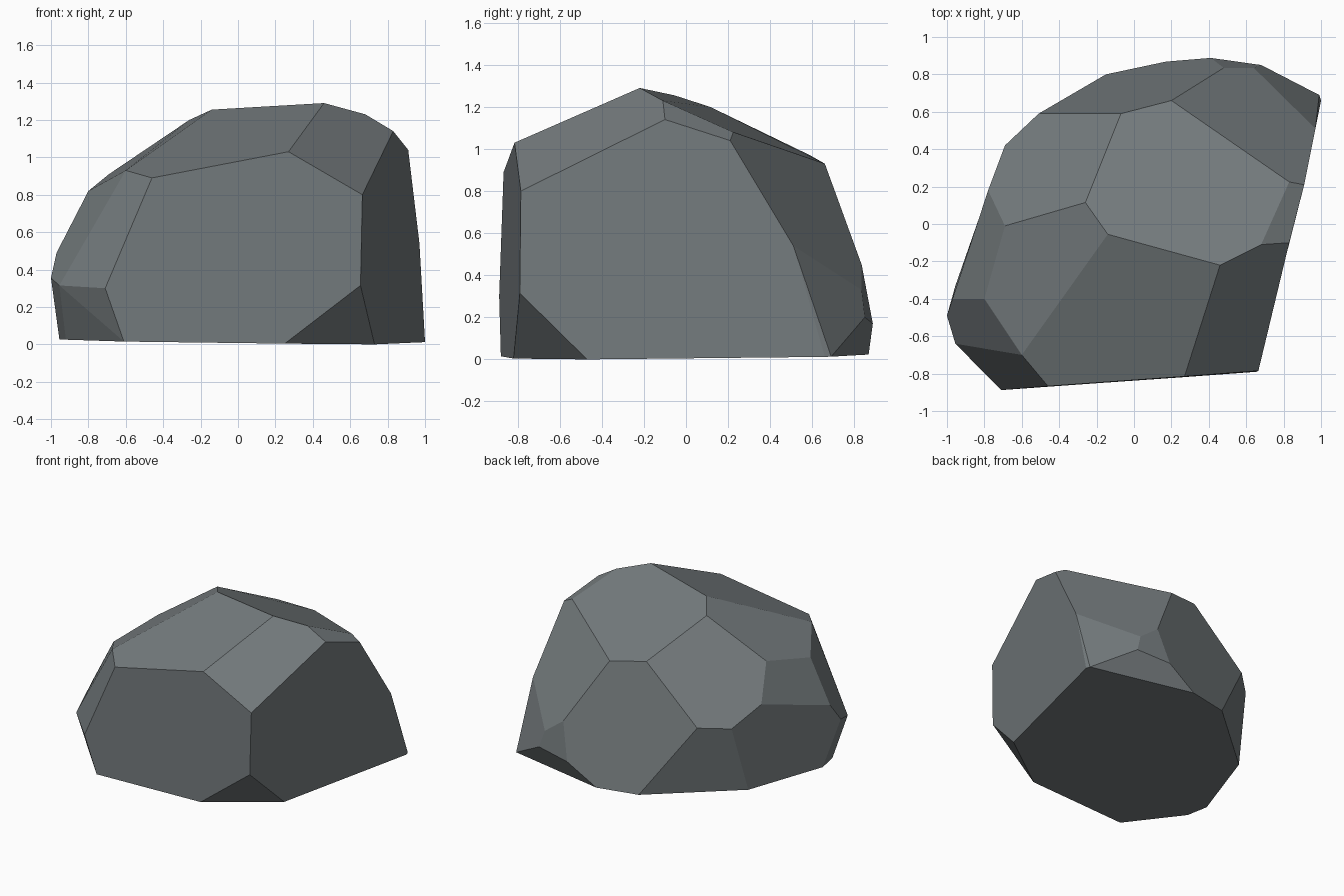
import bpy, bmesh, math

# Corners of the faceted boulder, grouped by height
crown = [
    (0.46, -0.22, 1.29), (-0.14, -0.055, 1.255), (-0.26, 0.115, 1.20),
    (0.68, -0.11, 1.23), (0.83, -0.10, 1.14), (0.91, 0.21, 1.04),
    (0.83, 0.225, 1.08),
]
shoulder = [
    (0.665, -0.785, 0.80), (0.27, -0.815, 1.03), (-0.46, -0.867, 0.89),
    (-0.60, -0.70, 0.93), (-0.80, -0.40, 0.82), (-0.69, -0.01, 0.91),
    (-0.07, 0.59, 0.97), (0.20, 0.66, 0.93),
]
waist = [
    (0.655, -0.79, 0.315), (-0.71, -0.888, 0.30), (-0.955, -0.64, 0.315),
    (-1.0, -0.49, 0.355), (-0.97, -0.40, 0.49), (-0.78, 0.18, 0.667),
    (-0.69, 0.42, 0.542), (-0.51, 0.59, 0.565), (0.48, 0.835, 0.45),
    (0.64, 0.835, 0.33), (0.68, 0.85, 0.20), (0.41, 0.888, 0.17),
    (0.97, 0.51, 0.54),
]
foot = [
    (0.73, -0.47, 0.0), (0.25, -0.82, 0.004), (-0.61, -0.88, 0.015),
    (-0.92, -0.50, 0.025), (-0.955, -0.33, 0.027), (-0.74, 0.285, 0.027),
    (-0.15, 0.80, 0.026), (0.17, 0.868, 0.023), (0.99, 0.69, 0.013),
    (1.0, 0.66, 0.012),
]

# Wrap the corners in a convex shell and merge near-coplanar triangles into facets
bm = bmesh.new()
for point in crown + shoulder + waist + foot:
    bm.verts.new(point)
hull = bmesh.ops.convex_hull(bm, input=bm.verts)
loose = [v for v in bm.verts if not v.link_faces]
bmesh.ops.delete(bm, geom=loose, context='VERTS')
bmesh.ops.dissolve_limit(bm, angle_limit=math.radians(5),
                         verts=bm.verts, edges=bm.edges)
bmesh.ops.recalc_face_normals(bm, faces=bm.faces)
for face in bm.faces:
    face.smooth = False

mesh = bpy.data.meshes.new("boulder")
bm.to_mesh(mesh)
bm.free()

# Single stone colour
stone = bpy.data.materials.new("slate grey stone")
stone.diffuse_color = (0.175, 0.197, 0.205, 1.0)
mesh.materials.append(stone)

boulder = bpy.data.objects.new("boulder", mesh)
bpy.context.collection.objects.link(boulder)
